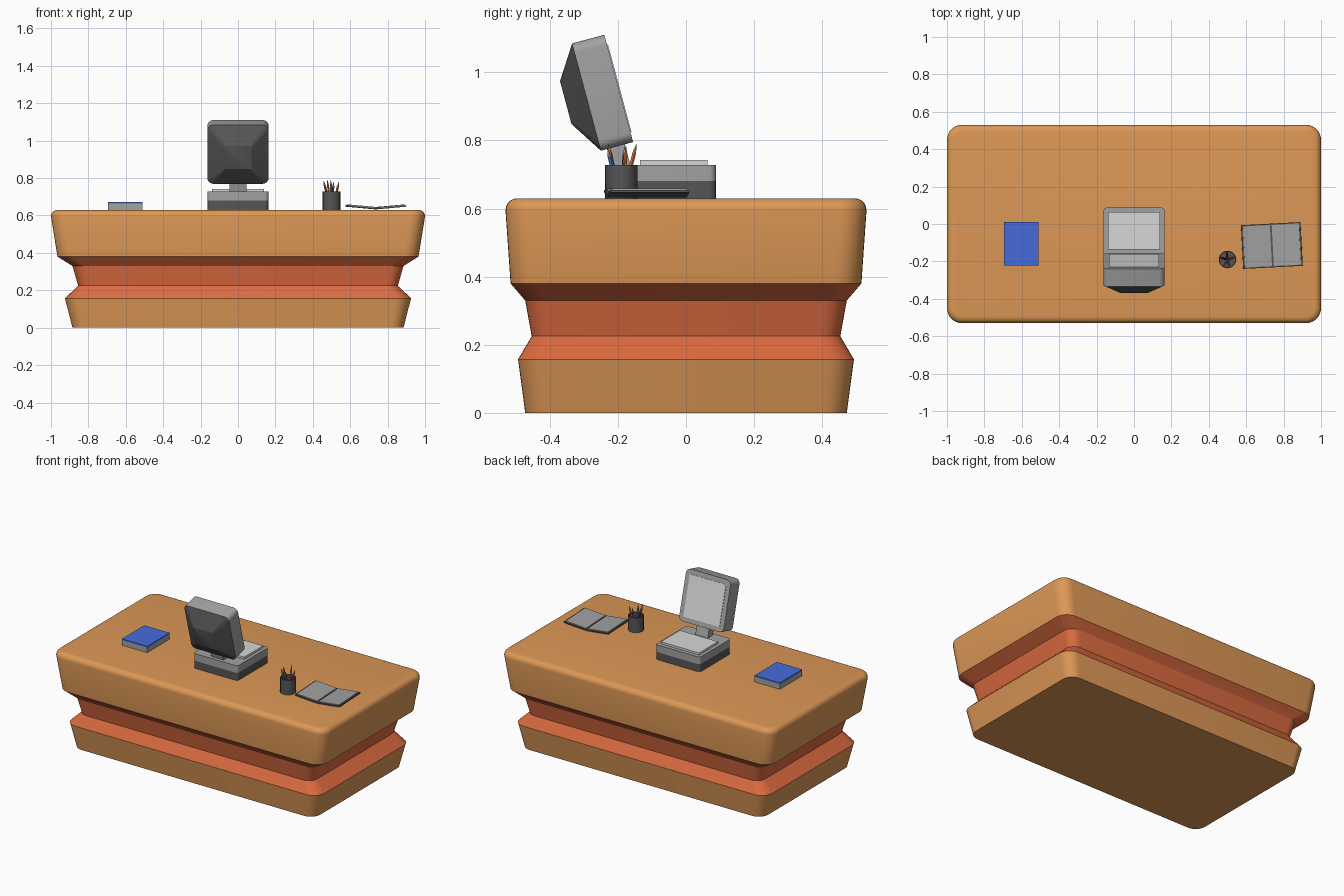
import bpy, bmesh, math
from mathutils import Matrix, Vector

old = bpy.data.objects.get("Cube")
if old:
    bpy.data.objects.remove(old, do_unlink=True)


def material(name, srgb):
    color = [c ** 2.2 for c in srgb] + [1]
    m = bpy.data.materials.new(name)
    m.use_nodes = True
    m.diffuse_color = color
    m.node_tree.nodes["Principled BSDF"].inputs["Base Color"].default_value = color
    return m


WOOD = material("warm wood", (0.86, 0.59, 0.34))
RED = material("terracotta", (0.86, 0.42, 0.26))
DARK = material("dark grey", (0.34, 0.34, 0.34))
GREY = material("mid grey", (0.63, 0.63, 0.63))
LIGHT = material("light grey", (0.84, 0.84, 0.84))
BLUE = material("book blue", (0.28, 0.42, 0.85))
PALE = material("pale wood", (0.78, 0.64, 0.48))


def finish(name, bm, mats, matrix=None):
    bmesh.ops.recalc_face_normals(bm, faces=bm.faces[:])
    me = bpy.data.meshes.new(name)
    bm.to_mesh(me)
    bm.free()
    for m in mats:
        me.materials.append(m)
    me.shade_smooth()
    me.set_sharp_from_angle(angle=math.radians(30))
    ob = bpy.data.objects.new(name, me)
    if matrix is not None:
        ob.matrix_world = matrix
    bpy.context.collection.objects.link(ob)
    return ob


def rounded_ring(bm, z, hx, hy, r, seg):
    verts = []
    for k, (sx, sy) in enumerate([(1, 1), (-1, 1), (-1, -1), (1, -1)]):
        for i in range(seg + 1):
            a = math.pi / 2 * (k + i / seg)
            verts.append(bm.verts.new((sx * (hx - r) + r * math.cos(a),
                                       sy * (hy - r) + r * math.sin(a), z)))
    return verts


def loft(name, levels, mats, bands=None, seg=6, matrix=None):
    """Stack rounded rectangles (z, half x, half y, radius) into a solid."""
    bm = bmesh.new()
    rings = [rounded_ring(bm, *lv, seg) for lv in levels]
    n = len(rings[0])
    bands = bands or [0] * (len(rings) - 1)
    for a, b, mi in zip(rings, rings[1:], bands):
        for i in range(n):
            j = (i + 1) % n
            bm.faces.new((a[i], a[j], b[j], b[i])).material_index = mi
    bm.faces.new(rings[0][::-1]).material_index = bands[0]
    bm.faces.new(rings[-1]).material_index = bands[-1]
    return finish(name, bm, mats, matrix)


def lathe(name, profile, mats, bands, seg, matrix):
    bm = bmesh.new()
    rings = [[bm.verts.new((r * math.cos(math.tau * i / seg), r * math.sin(math.tau * i / seg), z))
              for i in range(seg)] for r, z in profile]
    for a, b, mi in zip(rings, rings[1:], bands):
        for i in range(seg):
            j = (i + 1) % seg
            bm.faces.new((a[i], a[j], b[j], b[i])).material_index = mi
    bm.faces.new(rings[0][::-1]).material_index = bands[0]
    bm.faces.new(rings[-1]).material_index = bands[-1]
    return finish(name, bm, mats, matrix)


def box(name, size, mat, matrix):
    bm = bmesh.new()
    bmesh.ops.create_cube(bm, size=1, matrix=Matrix.Diagonal((*size, 1)))
    return finish(name, bm, [mat], matrix)


def at(x, y, z):
    return Matrix.Translation((x, y, z))


# Desk: flared plinth, recessed band and overhanging top with a soft rim
TOP = 0.63
desk = [(0, 0.885, 0.472, 0.07), (0.157, 0.925, 0.493, 0.08),
        (0.157, 0.925, 0.493, 0.08), (0.225, 0.855, 0.453, 0.06),
        (0.33, 0.885, 0.472, 0.07), (0.38, 0.965, 0.515, 0.08)]
del desk[2]
RIM = 0.035
for i in range(6):
    a = math.pi / 2 * i / 5
    inset = RIM * (1 - math.cos(a))
    desk.append((TOP - RIM + RIM * math.sin(a), 1 - inset, 0.53 - inset, 0.08 - inset))
loft("desk", desk, [WOOD, RED], [0, 1, 1, 1] + [0] * 6, seg=8)

# Computer base with a two-tone body and a raised keyboard plate
HALF = 0.163
loft("computer_base", [(0, HALF, HALF, 0.02), (0.05, HALF, HALF, 0.02), (0.098, HALF, HALF, 0.02)],
     [DARK, GREY], [0, 1], matrix=at(0, -0.075, TOP))
box("keyboard_plate", (0.28, 0.198, 0.016), LIGHT, at(0, -0.036, TOP + 0.104))

# Monitor tilted back, its screen facing the rear side of the desk
tilt = math.radians(15)
c, s = math.cos(tilt), math.sin(tilt)
screen_frame = at(0, -0.1975, 0.9525) @ Matrix(
    ((-1, 0, 0, 0), (0, -s, c, 0), (0, c, s, 0), (0, 0, 0, 1)))
loft("monitor", [(-0.161, 0.075, 0.065, 0.01), (-0.098, HALF, HALF, 0.03), (0, HALF, HALF, 0.03)],
     [DARK, GREY], [0, 1], matrix=screen_frame)
box("screen", (0.265, 0.265, 0.004), LIGHT, screen_frame @ at(0, 0, 0.001))
box("monitor_neck", (0.09, 0.11, 0.05), GREY, screen_frame @ at(0, -0.19, -0.05))

# Pen cup, hollow
cup = at(0.5, -0.19, TOP)
lathe("pen_cup", [(0.047, 0), (0.047, 0.097), (0.041, 0.097), (0.041, 0.01)],
      [DARK], [0, 0, 0], 20, cup)

# Pencils leaning outward in the cup
pencils = [(20, 0.13, RED), (95, 0.14, RED), (165, 0.135, DARK),
           (240, 0.14, RED), (285, 0.13, BLUE)]
for i, (deg, length, mat) in enumerate(pencils):
    a = math.radians(deg)
    out = Vector((math.cos(a), math.sin(a), 0))
    lean = (out * 0.25 + Vector((0, 0, 1))).to_track_quat("Z", "Y").to_matrix().to_4x4()
    lathe(f"pencil_{i + 1}", [(0.006, 0), (0.006, length - 0.015), (0.002, length + 0.005),
                              (0.0005, length + 0.012)],
          [mat, PALE, DARK], [0, 1, 2], 6, cup @ Matrix.Translation(out * 0.008 + Vector((0, 0, 0.012))) @ lean)

# Closed book with a blue cover
box("book_pages", (0.184, 0.232, 0.034), GREY, at(-0.603, -0.105, TOP + 0.017))
box("book_cover", (0.186, 0.234, 0.009), BLUE, at(-0.603, -0.105, TOP + 0.0385))

# Open notebook: two leaves rising away from the spine
spine = at(0.737, -0.115, TOP + 0.003) @ Matrix.Rotation(math.radians(3), 4, "Z")
for side, label in ((1, "left"), (-1, "right")):
    leaf = spine @ Matrix.Rotation(-side * 0.09, 4, "Y")
    box(f"notebook_cover_{label}", (0.16, 0.234, 0.007), DARK, leaf @ at(side * 0.08, 0, 0.0035))
    box(f"notebook_pages_{label}", (0.146, 0.22, 0.006), GREY, leaf @ at(side * 0.079, 0, 0.009))
